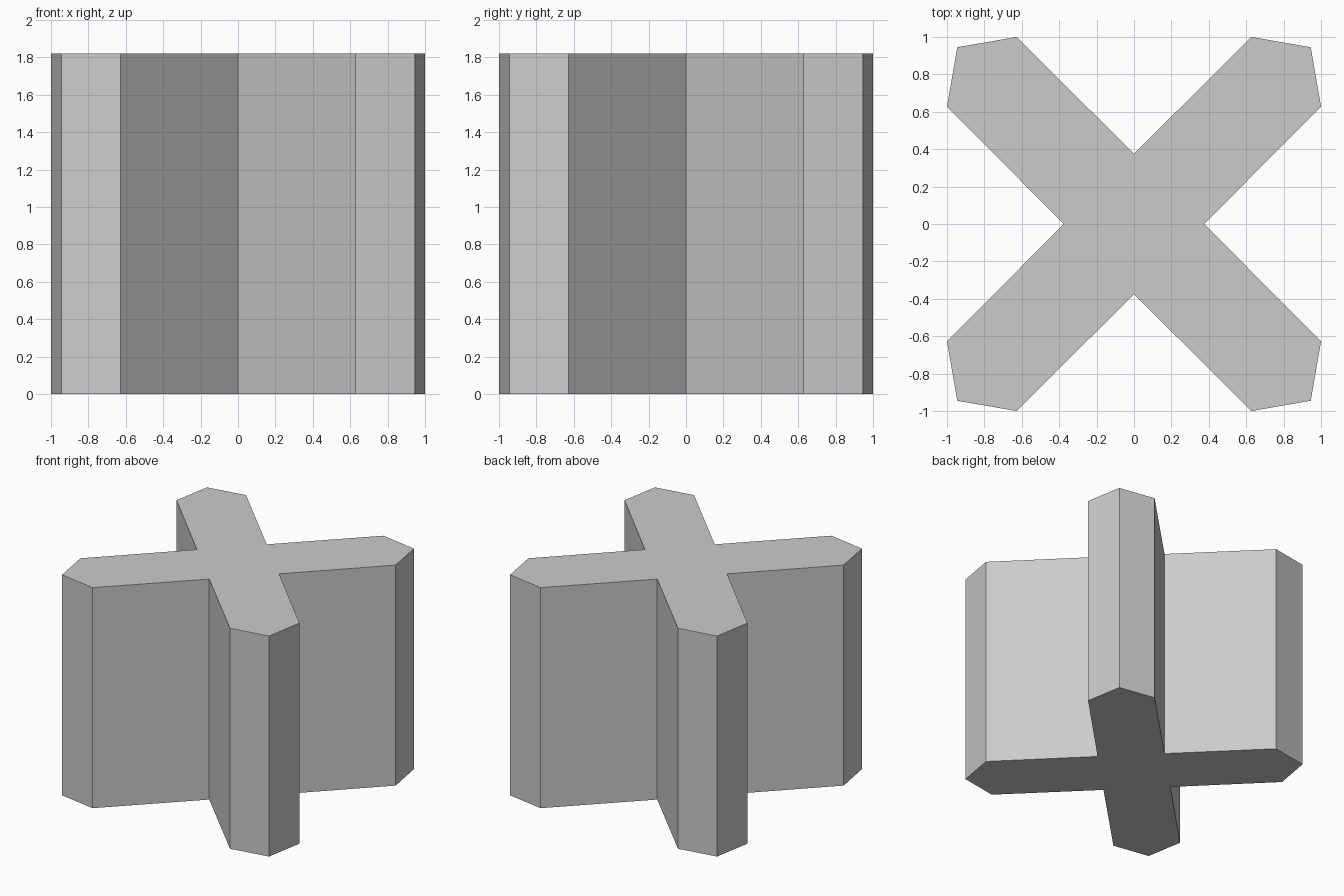
import bpy
import bmesh

if "Cube" in bpy.data.objects:
    bpy.data.objects.remove(bpy.data.objects["Cube"])

HEIGHT = 1.82

# One arm of the cross section: inner notch, side corner, tip, side corner
arm = [(0.375, 0.0), (1.0, 0.627), (0.945, 0.945), (0.627, 1.0)]

# Repeat the arm by quarter turns to close the outline
outline = []
for turn in range(4):
    outline += arm
    arm = [(-y, x) for x, y in arm]

# Extrude the outline into a solid cross-shaped prism
bm = bmesh.new()
base = bm.faces.new([bm.verts.new((x, y, 0)) for x, y in outline])
top = bmesh.ops.extrude_face_region(bm, geom=[base], use_keep_orig=True)
top_verts = [v for v in top["geom"] if isinstance(v, bmesh.types.BMVert)]
bmesh.ops.translate(bm, verts=top_verts, vec=(0, 0, HEIGHT))
bmesh.ops.recalc_face_normals(bm, faces=bm.faces)

mesh = bpy.data.meshes.new("cross_prism")
bm.to_mesh(mesh)
bm.free()
bpy.context.collection.objects.link(bpy.data.objects.new("cross_prism", mesh))
